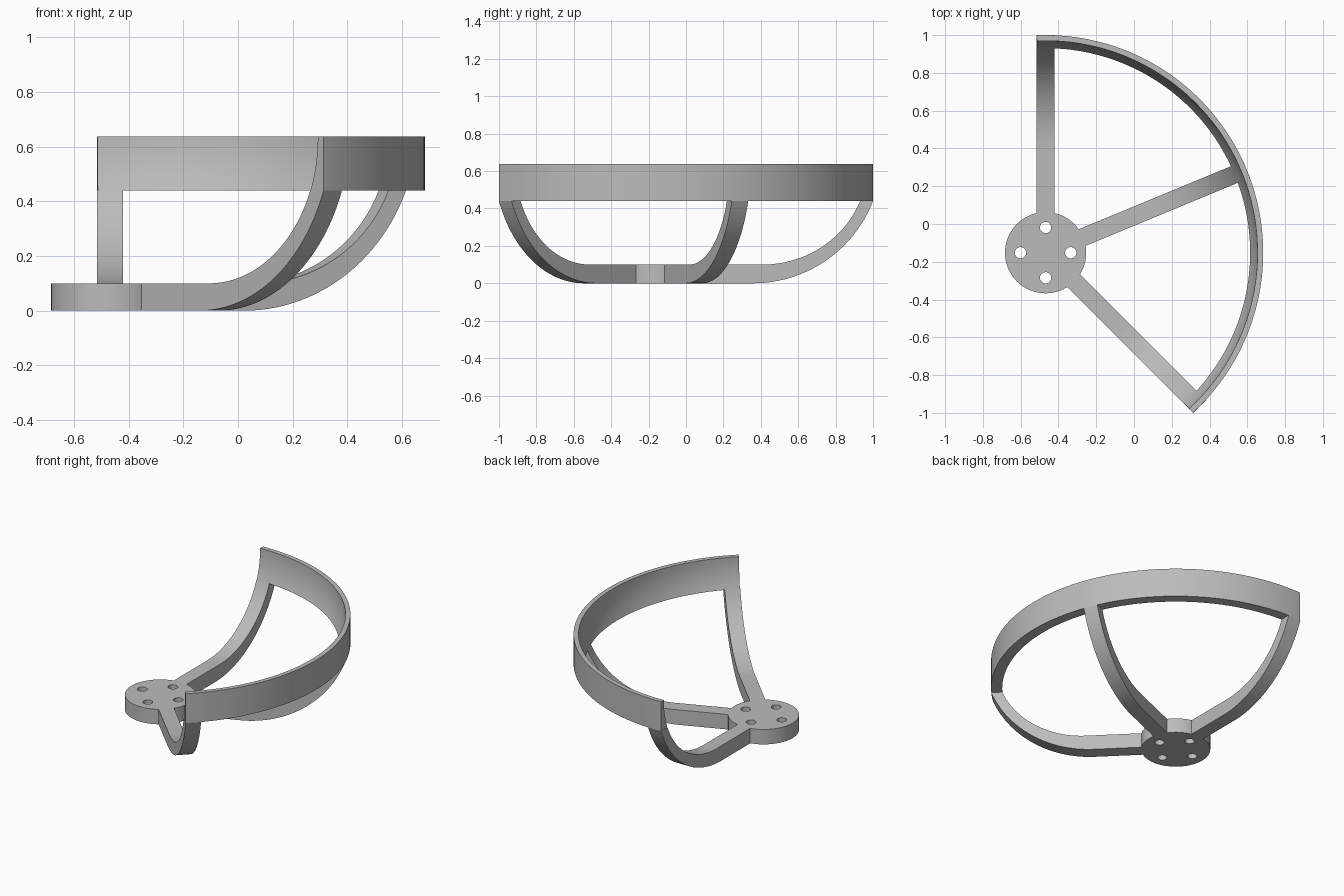
import bpy, bmesh
from math import sin, cos, pi, radians, asin, sqrt

if "Cube" in bpy.data.objects:
    bpy.data.objects.remove(bpy.data.objects["Cube"])

CX, CY = -0.468, -0.152          # hub centre
HUB_R, HUB_H = 0.215, 0.1
R, TOP, RIM_Z = 1.152, 0.637, 0.44
HALF_W = 0.0475                  # half the arm width
OUT_START, IN_START, IN_END = 0.51, 0.56, 1.122
ARMS = {"back_arm": 90, "middle_arm": 22.5, "front_arm": -45}

grey = bpy.data.materials.new("plain_grey")
grey.use_nodes = True
grey.diffuse_color = (0.5, 0.5, 0.5, 1)
grey.node_tree.nodes["Principled BSDF"].inputs["Base Color"].default_value = (0.5, 0.5, 0.5, 1)


def finish(ob):
    """Give the part its colour, place it and smooth its curved faces."""
    ob.data.materials.append(grey)
    ob.location = (CX, CY, 0)
    bpy.ops.object.select_all(action='DESELECT')
    ob.select_set(True)
    bpy.context.view_layer.objects.active = ob
    if ob.type == 'CURVE':
        bpy.ops.object.convert(target='MESH')
    bpy.ops.object.shade_smooth_by_angle(angle=radians(30))


def sweep(name, sections):
    """Join a row of matching cross-sections into a closed solid."""
    bm = bmesh.new()
    rows = [[bm.verts.new(p) for p in s] for s in sections]
    n = len(rows[0])
    for a, b in zip(rows, rows[1:]):
        for i in range(n):
            j = (i + 1) % n
            bm.faces.new((a[i], a[j], b[j], b[i]))
    bm.faces.new(rows[0])
    bm.faces.new(rows[-1][::-1])
    bmesh.ops.recalc_face_normals(bm, faces=bm.faces)
    me = bpy.data.meshes.new(name)
    bm.to_mesh(me)
    bm.free()
    ob = bpy.data.objects.new(name, me)
    bpy.context.collection.objects.link(ob)
    finish(ob)


def inner_r(z):
    """Radius of the curved inside wall at height z."""
    t = (TOP - z) / (TOP - HUB_H)
    return IN_START + (IN_END - IN_START) * sqrt(max(0, 1 - t * t))


# Outer arc of an arm: a circle tangent to the floor that meets the rim
D = R - OUT_START
ARC_R = (D * D + RIM_Z ** 2) / (2 * RIM_Z)
ARC_END = asin(D / ARC_R)
IN_ANGLE = asin(1 - (TOP - RIM_Z) / (TOP - HUB_H))
STEPS = 32

# Curved arms
for name, deg in ARMS.items():
    start = sqrt(HUB_R ** 2 - HALF_W ** 2) - 0.002
    pairs = [((start, 0), (start, HUB_H))]
    t_end = (TOP - RIM_Z) / (TOP - HUB_H)
    in_end = pi / 2 - asin(t_end)
    for k in range(STEPS + 1):
        a, b = ARC_END * k / STEPS, in_end * k / STEPS
        low = (OUT_START + ARC_R * sin(a), ARC_R * (1 - cos(a)))
        high = (IN_START + (IN_END - IN_START) * sin(b), TOP - (TOP - HUB_H) * cos(b))
        pairs.append((low, high))
    c, s = cos(radians(deg)), sin(radians(deg))
    sections = []
    for low, high in pairs:
        corners = ((low, -HALF_W), (low, HALF_W), (high, HALF_W), (high, -HALF_W))
        sections.append([(r * c - w * s, r * s + w * c, z) for (r, z), w in corners])
    sweep(name, sections)

# Rim: straight outside, curved inside, ending flush with the outermost arms
profile = [(R, RIM_Z), (R, TOP)]
for k in range(9):
    z = TOP + (RIM_Z - TOP) * k / 8
    profile.append((inner_r(z), z))
over = asin(HALF_W / R)
first, last = radians(ARMS["front_arm"]) - over, radians(ARMS["back_arm"]) + over
SEG = 96
angles = [first + (last - first) * k / SEG for k in range(SEG + 1)]
sweep("guard_rim", [[(r * cos(a), r * sin(a), z) for r, z in profile] for a in angles])

# Hub disc with four screw holes
cu = bpy.data.curves.new("hub", 'CURVE')
cu.dimensions = '2D'
cu.fill_mode = 'BOTH'
cu.extrude = HUB_H / 2


def circle(x, y, r, n):
    sp = cu.splines.new('POLY')
    sp.points.add(n - 1)
    for i, p in enumerate(sp.points):
        a = 2 * pi * i / n
        p.co = (x + r * cos(a), y + r * sin(a), 0, 1)
    sp.use_cyclic_u = True


circle(0, 0, HUB_R, 72)
for q in range(4):
    circle(0.133 * cos(q * pi / 2), 0.133 * sin(q * pi / 2), 0.03, 32)
hub = bpy.data.objects.new("hub", cu)
bpy.context.collection.objects.link(hub)
finish(hub)
hub.location.z = HUB_H / 2
